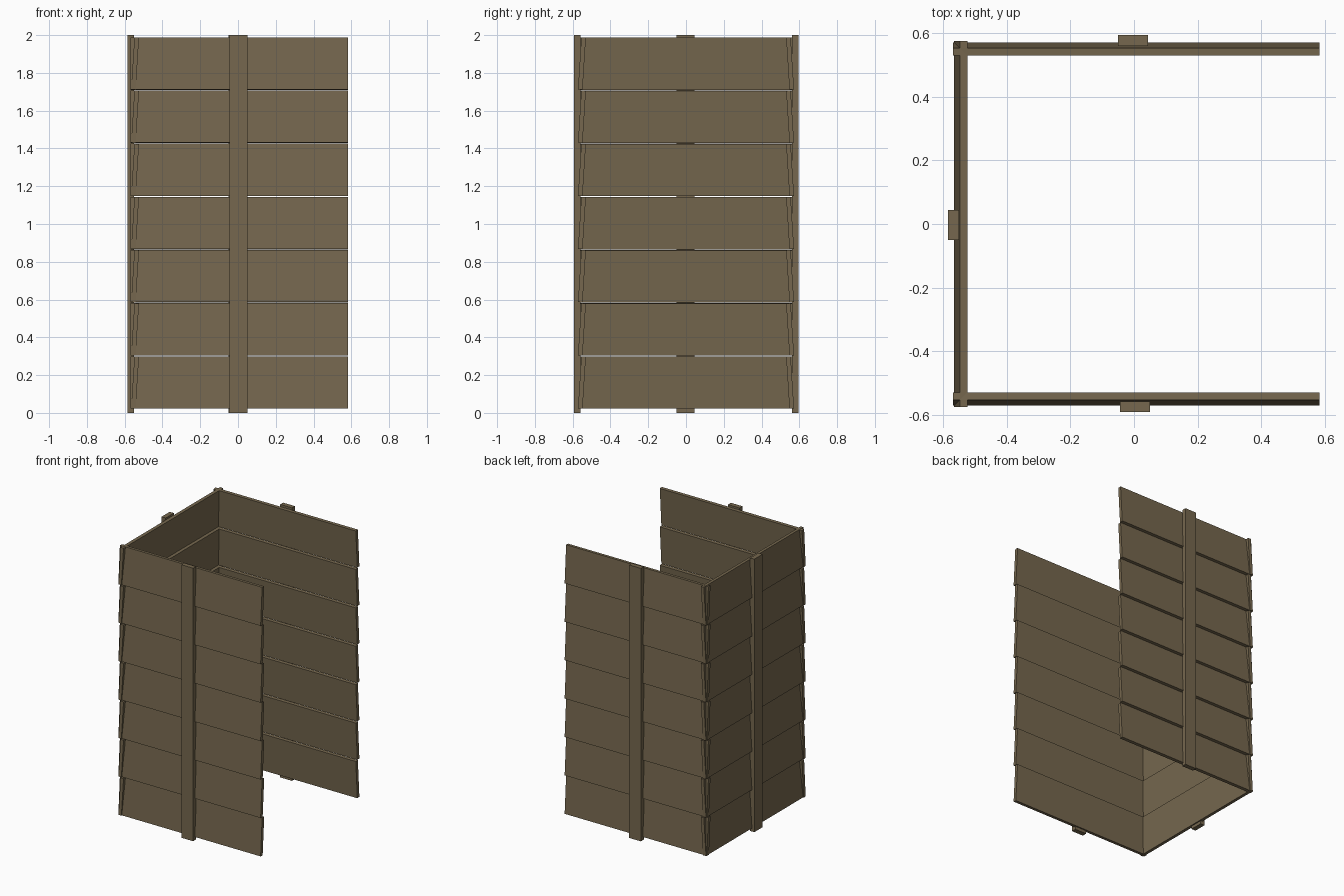
import bpy
import math
from mathutils import Matrix

cube = bpy.data.objects.get("Cube")
if cube:
    bpy.data.objects.remove(cube)

# Single weathered wood colour
wood = bpy.data.materials.new("weathered_wood")
wood.use_nodes = True
colour = (0.18, 0.137, 0.077, 1)
wood.diffuse_color = colour
wood.node_tree.nodes["Principled BSDF"].inputs["Base Color"].default_value = colour

PLANKS = 7
BOTTOM, TOP = 0.02, 1.99
PITCH = (TOP - BOTTOM) / PLANKS
THICK = 0.024
TILT = math.atan(0.018 / PITCH)


def box(name, size, matrix):
    bpy.ops.mesh.primitive_cube_add(size=1)
    obj = bpy.context.object
    obj.name = name
    obj.data.transform(matrix @ Matrix.Diagonal((*size, 1)))
    obj.data.materials.append(wood)


def wall(side, angle, along, offset, batten_out):
    """Clapboard wall built facing -y, then turned about z."""
    turn = Matrix.Rotation(angle, 4, "Z")
    # Overlapping tilted planks, lower edge leaning outwards
    for i in range(PLANKS):
        place = Matrix.Translation((along, -offset, BOTTOM + PITCH * (i + 0.5)))
        lean = Matrix.Rotation(-TILT, 4, "X")
        box(f"{side}_plank_{i + 1}", (1.153, THICK, PITCH - 0.005), turn @ place @ lean)
    # Vertical batten on the outside
    place = Matrix.Translation((0.003, -batten_out + 0.017, 1))
    box(f"{side}_batten", (0.095, 0.034, 2), turn @ place)


wall("front", 0, 0.007, 0.551, 0.592)
wall("back", math.pi, -0.007, 0.551, 0.595)
wall("right", -math.pi / 2, 0, 0.545, 0.585)
